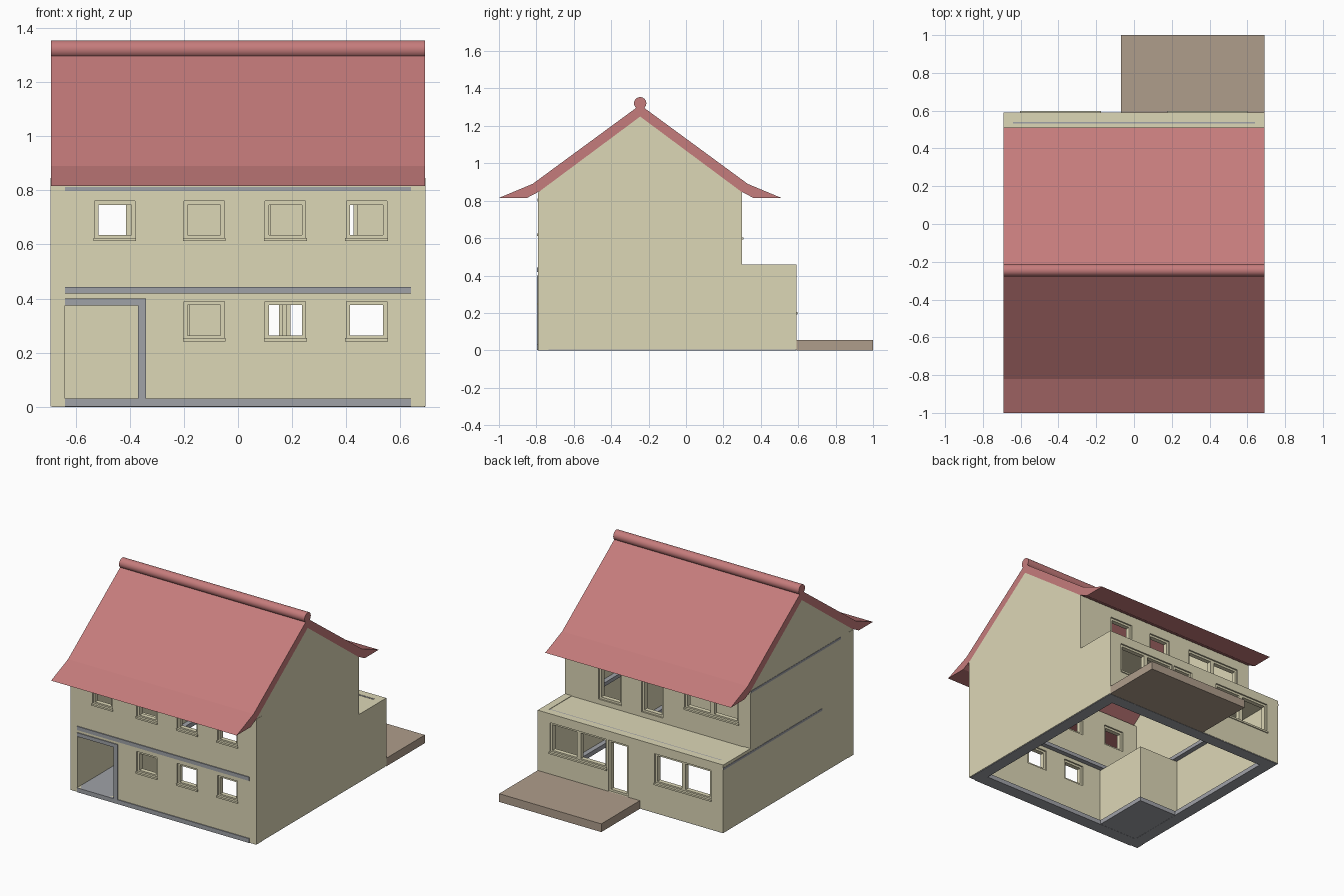
import bpy
import bmesh
import math

cube = bpy.data.objects.get("Cube")
if cube:
    bpy.data.objects.remove(cube, do_unlink=True)


def material(name, r, g, b):
    m = bpy.data.materials.new(name)
    m.use_nodes = True
    m.diffuse_color = (r, g, b, 1)
    bsdf = m.node_tree.nodes["Principled BSDF"]
    bsdf.inputs["Base Color"].default_value = (r, g, b, 1)
    bsdf.inputs["Roughness"].default_value = 0.8
    return m


CREAM = material("cream plaster", 0.72, 0.68, 0.47)
RED = material("red roof", 0.56, 0.20, 0.20)
GRAY = material("gray concrete", 0.35, 0.36, 0.39)
TAN = material("tan paving", 0.43, 0.34, 0.26)

W, T = 0.69, 0.05                      # half width, wall thickness
FRONT, REAR, ANNEX = -0.79, 0.30, 0.59  # outer wall planes
RIDGE = -0.245
IN = W - T


def finish(name, bm, mat):
    bmesh.ops.recalc_face_normals(bm, faces=bm.faces)
    mesh = bpy.data.meshes.new(name)
    bm.to_mesh(mesh)
    bm.free()
    mesh.materials.append(mat)
    ob = bpy.data.objects.new(name, mesh)
    bpy.context.collection.objects.link(ob)
    return ob


def add_box(bm, x0, x1, y0, y1, z0, z1):
    verts = bmesh.ops.create_cube(bm, size=1)["verts"]
    for v in verts:
        v.co.x = x0 if v.co.x < 0 else x1
        v.co.y = y0 if v.co.y < 0 else y1
        v.co.z = z0 if v.co.z < 0 else z1


def boxes(name, mat, *dims):
    bm = bmesh.new()
    for d in dims:
        add_box(bm, *d)
    return finish(name, bm, mat)


def side_profile(name, mat, points, x0, x1):
    """Extrude a (y, z) outline along x."""
    bm = bmesh.new()
    face = bm.faces.new([bm.verts.new((x0, y, z)) for y, z in points])
    new = bmesh.ops.extrude_face_region(bm, geom=[face])["geom"]
    for v in new:
        if isinstance(v, bmesh.types.BMVert):
            v.co.x = x1
    return finish(name, bm, mat)


def pierced_wall(name, y, inward, z0, z1, holes):
    """Wall panel facing front or back with rectangular openings."""
    xs = sorted({-IN, IN, *[h[0] for h in holes], *[h[1] for h in holes]})
    zs = sorted({z0, z1, *[h[2] for h in holes], *[h[3] for h in holes]})
    bm = bmesh.new()
    for xa, xb in zip(xs, xs[1:]):
        for za, zb in zip(zs, zs[1:]):
            cx, cz = (xa + xb) / 2, (za + zb) / 2
            if any(a < cx < b and c < cz < d for a, b, c, d in holes):
                continue
            bm.faces.new([bm.verts.new(p) for p in
                          ((xa, y, za), (xb, y, za), (xb, y, zb), (xa, y, zb))])
    bmesh.ops.remove_doubles(bm, verts=bm.verts, dist=0.0001)
    new = bmesh.ops.extrude_face_region(bm, geom=bm.faces[:])["geom"]
    bmesh.ops.translate(bm, vec=(0, inward * T, 0),
                        verts=[v for v in new if isinstance(v, bmesh.types.BMVert)])
    return finish(name, bm, CREAM)


def window_frame(name, y, out, hole, mullion=False, sill=True):
    """Slim frame set into an opening, with an optional mullion and sill."""
    a, b, c, d = hole
    f = 0.014
    ya, yb = sorted((y - out * 0.01, y - out * 0.04))
    parts = [(a, a + f, ya, yb, c, d), (b - f, b, ya, yb, c, d),
             (a, b, ya, yb, d - f, d), (a, b, ya, yb, c, c + f)]
    if mullion:
        m = (a + b) / 2
        parts.append((m - f, m + f, ya, yb, c, d))
    if sill:
        sa, sb = sorted((y + out * 0.007, y - out * 0.02))
        parts.append((a - 0.004, b + 0.004, sa, sb, c - 0.008, c + 0.004))
    boxes(name, CREAM, *parts)


def ring(name, y0, y1, z0, z1, w):
    e = W - 0.003
    boxes(name, GRAY, (-e, e, y0, y0 + w, z0, z1), (-e, e, y1 - w, y1, z0, z1),
          (-e, -e + w, y0, y1, z0, z1), (e - w, e, y0, y1, z0, z1))


# Gabled side walls and front corner posts
outline = [(FRONT, 0.004), (ANNEX, 0.004), (ANNEX, 0.46), (REAR, 0.46),
           (REAR, 0.845), (RIDGE, 1.25), (FRONT, 0.845)]
for side, s in (("right", -1), ("left", 1)):
    side_profile(side + "_side_wall", CREAM, outline, s * IN, s * W)
    xa, xb = sorted((s * IN, s * (W + 0.002)))
    boxes(side + "_corner_post", CREAM,
          (xa, xb, FRONT - 0.002, FRONT + 0.055, 0.002, 0.845))

# Front wall with two rows of windows and the porch opening
columns = [-0.53, -0.20, 0.10, 0.40]
upper = [(x, x + 0.15, 0.62, 0.76) for x in columns]
lower = [(x, x + 0.15, 0.25, 0.39) for x in columns[1:]]
porch = (-IN, -0.37, 0.03, 0.375)
pierced_wall("front_wall", FRONT, 1, 0.004, 0.845, upper + lower + [porch])
for i, h in enumerate(upper + lower):
    window_frame(f"front_window_{i + 1}", FRONT, -1, h)

# Upper back wall
back_upper = [(0.27, 0.44, 0.49, 0.78), (-0.04, 0.12, 0.49, 0.78),
              (-0.60, -0.20, 0.60, 0.78)]
pierced_wall("upper_back_wall", REAR, -1, 0.44, 0.845, back_upper)
for i, h in enumerate(back_upper):
    window_frame(f"upper_back_window_{i + 1}", REAR, 1, h, i == 2, i == 2)

# Back extension: wall, door, windows, flat roof
back_lower = [(0.18, 0.60, 0.20, 0.40), (-0.60, -0.18, 0.20, 0.40)]
door = (0.02, 0.165, 0.055, 0.40)
pierced_wall("extension_back_wall", ANNEX, -1, 0.004, 0.46, back_lower + [door])
for i, h in enumerate(back_lower):
    window_frame(f"extension_window_{i + 1}", ANNEX, 1, h, True)
window_frame("back_door_frame", ANNEX, 1, door, sill=False)
boxes("extension_roof", CREAM, (-IN, IN, REAR - T, ANNEX - T, 0.43, 0.457))
boxes("extension_roof_joint", GRAY,
      (-IN, IN, ANNEX - T - 0.008, ANNEX - T, 0.45, 0.459))

# Porch recess
boxes("porch_walls", CREAM,
      (-IN, -0.34, -0.36, -0.34, 0.03, 0.41),
      (-0.365, -0.34, FRONT + T, -0.34, 0.03, 0.41),
      (-IN, -0.34, FRONT + T, -0.34, 0.39, 0.41))
boxes("porch_floor", GRAY, (-IN, -0.32, FRONT + 0.01, -0.32, 0.001, 0.03))
boxes("porch_surround", GRAY,
      (-IN, -0.34, FRONT - 0.006, FRONT + T, 0.375, 0.40),
      (-0.37, -0.34, FRONT - 0.006, FRONT + T, 0.03, 0.376))

# Concrete base, floor bands and front strips
ring("base_ring", FRONT, ANNEX - 0.002, 0, 0.03, 0.08)
ring("floor_ring", FRONT + 0.002, REAR - 0.003, 0.415, 0.44, 0.08)
boxes("front_bands", GRAY,
      (-IN, IN, FRONT - 0.006, FRONT + 0.01, 0.001, 0.03),
      (-IN, IN, FRONT - 0.006, FRONT + 0.01, 0.418, 0.443),
      (-IN, IN, FRONT - 0.004, FRONT + 0.01, 0.797, 0.812))
boxes("right_side_bands", GRAY,
      (-W - 0.002, -W + 0.01, -0.46, ANNEX, 0.425, 0.44),
      (-W - 0.002, -W + 0.01, -0.66, REAR, 0.83, 0.845))

# Roof with flared eaves and a round ridge cap
half = [(0.575, 0.89), (0.755, 0.815), (0.605, 0.815), (0.535, 0.852)]
rear = [(RIDGE + d, z) for d, z in half]
fore = [(RIDGE - d, z) for d, z in reversed(half)]
side_profile("roof", RED, [(RIDGE, 1.312)] + rear + [(RIDGE, 1.25)] + fore, -W, W)

bpy.ops.mesh.primitive_cylinder_add(vertices=24, radius=0.033, depth=2 * W,
                                    location=(0, RIDGE, 1.321),
                                    rotation=(0, math.pi / 2, 0))
ridge = bpy.context.object
ridge.name = "ridge_cap"
ridge.data.materials.append(RED)
bpy.ops.object.shade_smooth_by_angle()

# Back terrace
boxes("terrace", TAN, (-0.07, W, ANNEX, 1.0, 0, 0.055))
